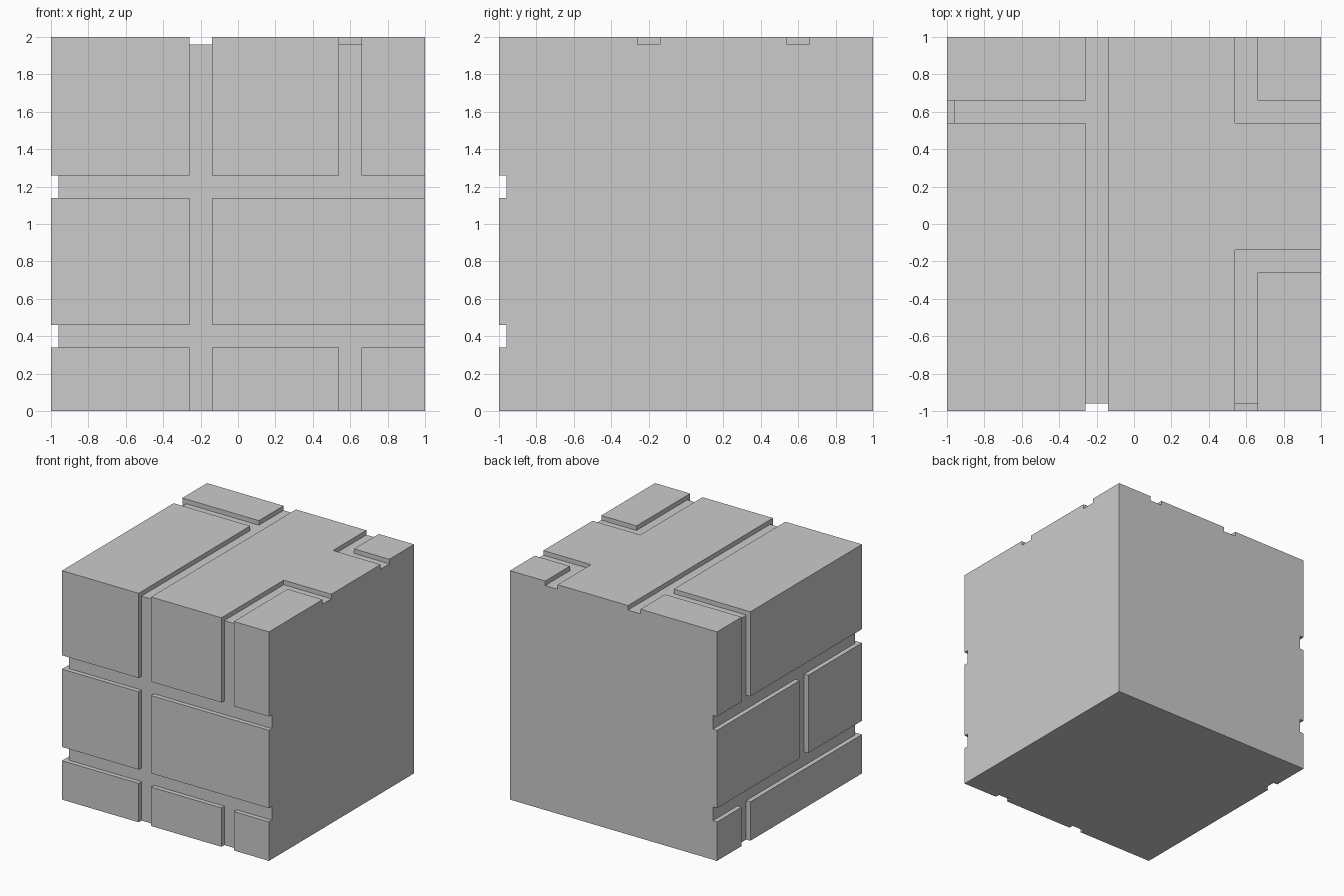
import bpy

if "Cube" in bpy.data.objects:
    bpy.data.objects.remove(bpy.data.objects["Cube"])

HALF_W, DEPTH = 0.06, 0.04      # mortar groove half width and depth
OUT = 1.1                       # overshoot beyond the block sides


def box(name, lo, hi):
    size = [b - a for a, b in zip(lo, hi)]
    centre = [(a + b) / 2 for a, b in zip(lo, hi)]
    bpy.ops.mesh.primitive_cube_add(size=1, location=centre)
    ob = bpy.context.object
    ob.name = name
    ob.scale = size
    bpy.ops.object.transform_apply(location=True, rotation=False, scale=True)
    return ob


block = box("brick_block", (-1, -1, 0), (1, 1, 2))


def carve(lo, hi):
    cutter = box("groove_cutter", lo, hi)
    cutter.hide_render = True
    mod = block.modifiers.new("groove", 'BOOLEAN')
    mod.operation, mod.solver, mod.object = 'DIFFERENCE', 'EXACT', cutter
    bpy.context.view_layer.objects.active = block
    bpy.ops.object.modifier_apply(modifier=mod.name)
    bpy.data.objects.remove(cutter, do_unlink=True)


def front(x0, x1, z0, z1):
    carve((x0, -OUT, z0), (x1, -1 + DEPTH, z1))


def left(y0, y1, z0, z1):
    carve((-OUT, y0, z0), (-1 + DEPTH, y1, z1))


def top(x0, x1, y0, y1):
    carve((x0, y0, 2 - DEPTH), (x1, y1, 2.1))


def band(c):
    return c - HALF_W, c + HALF_W


# Horizontal mortar courses on the front and left sides
for z in (0.4, 1.2):
    front(-OUT, OUT, *band(z))
    left(-OUT, OUT, *band(z))

# Vertical joints on the front
front(*band(-0.2), -0.1, 2.1)
front(*band(0.6), -0.1, 0.4)
front(*band(0.6), 1.2, 2.1)

# Vertical joints on the left side
left(*band(0.6), -0.1, 0.4)
left(*band(-0.2), 0.4, 1.2)
left(*band(0.6), 1.2, 2.1)

# Joints on the top
top(*band(-0.2), -OUT, OUT)
top(-OUT, -0.2, *band(0.6))
for y, end in ((0.6, OUT), (-0.2, -OUT)):
    edge = y - HALF_W if end > 0 else y + HALF_W
    top(0.6 - HALF_W, OUT, *band(y))
    top(*band(0.6), min(edge, end), max(edge, end))
